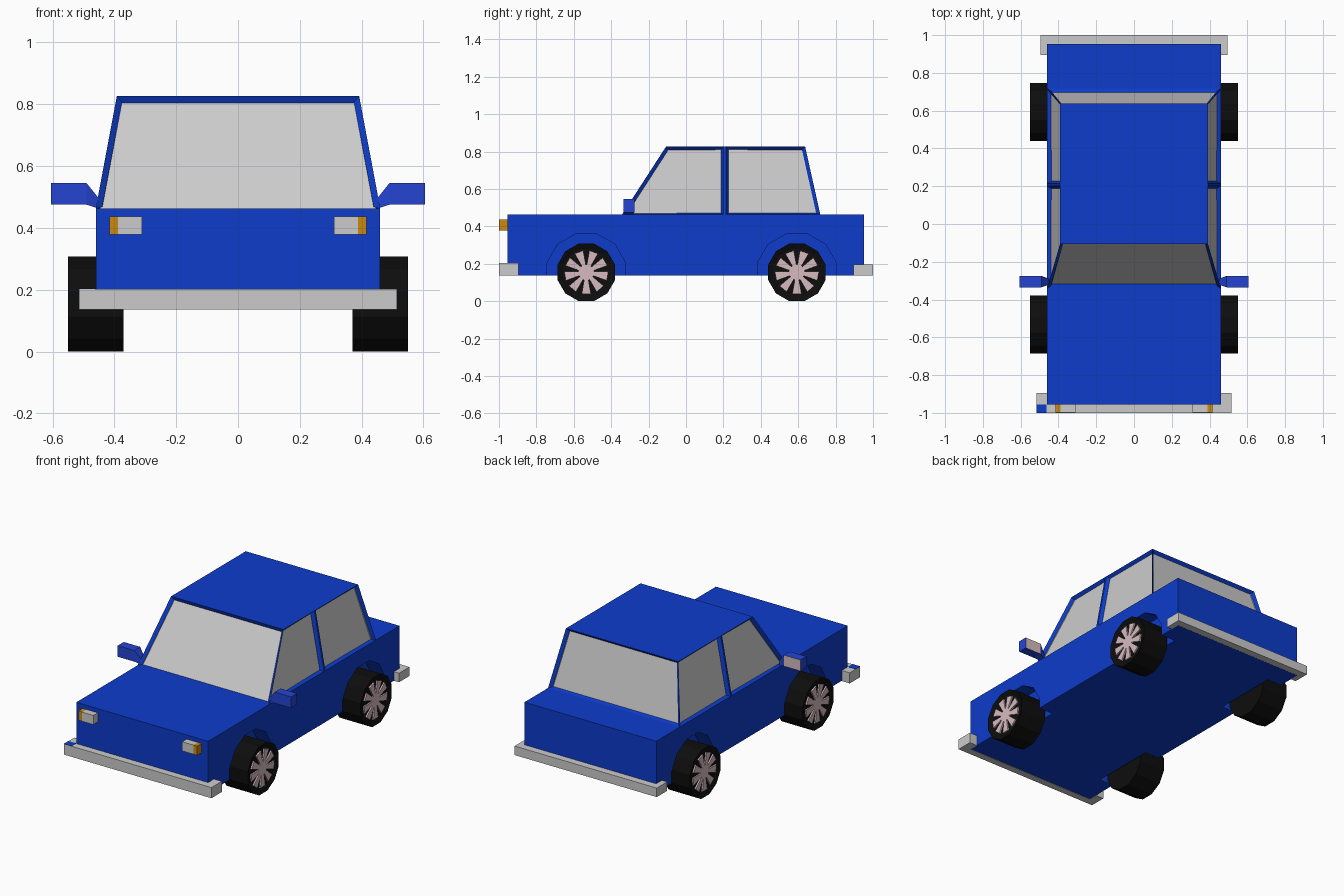
import bpy, bmesh
from math import sin, cos, radians
from mathutils import Vector

if "Cube" in bpy.data.objects:
    bpy.data.objects.remove(bpy.data.objects["Cube"])


def material(name, r, g, b):
    m = bpy.data.materials.new(name)
    m.diffuse_color = (r, g, b, 1)
    m.use_nodes = True
    m.node_tree.nodes["Principled BSDF"].inputs["Base Color"].default_value = m.diffuse_color
    return m


BLUE = material("blue_paint", 0.004, 0.045, 0.6)
MIRROR_BLUE = material("mirror_paint", 0.018, 0.06, 0.65)
BLACK = material("rubber", 0.004, 0.004, 0.004)
PINK = material("rim_metal", 0.68, 0.5, 0.52)
ORANGE = material("indicator_orange", 0.6, 0.25, 0.005)
GREY = material("grey", 0.55, 0.55, 0.55)


def finish(bm, name, *mats):
    mesh = bpy.data.meshes.new(name)
    bm.to_mesh(mesh)
    bm.free()
    obj = bpy.data.objects.new(name, mesh)
    bpy.context.collection.objects.link(obj)
    for m in mats:
        mesh.materials.append(m)
    return obj


def loft(bm, start, end):
    """Close a solid between two matching rings of points."""
    a = [bm.verts.new(p) for p in start]
    b = [bm.verts.new(p) for p in end]
    n = len(a)
    faces = [bm.faces.new(a), bm.faces.new(b)]
    faces += [bm.faces.new((a[i], a[(i + 1) % n], b[(i + 1) % n], b[i])) for i in range(n)]
    bmesh.ops.recalc_face_normals(bm, faces=faces)
    return faces


def along_x(bm, pts, x0, x1):
    return loft(bm, [(x0, y, z) for y, z in pts], [(x1, y, z) for y, z in pts])


def along_z(bm, pts, z0, z1):
    return loft(bm, [(x, y, z0) for x, y in pts], [(x, y, z1) for x, y in pts])


def rect(x0, x1, y0, y1):
    return [(x0, y0), (x1, y0), (x1, y1), (x0, y1)]


def box(name, x0, x1, y0, y1, z0, z1, *mats):
    bm = bmesh.new()
    along_z(bm, rect(x0, x1, y0, y1), z0, z1)
    return finish(bm, name, *mats)


def polar(cy, cz, r, deg):
    return (cy + r * cos(radians(deg)), cz + r * sin(radians(deg)))


def ring(cy, cz, r, n=12):
    return [polar(cy, cz, r, (i + 0.5) * 360 / n) for i in range(n)]


AXLES = {"front": -0.533, "rear": 0.593}
SIDES = {"right": 1, "left": -1}

# Lower body with four wheel wells cut in
body = box("body", -0.46, 0.46, -0.955, 0.953, 0.138, 0.463, BLUE)
bm = bmesh.new()
for cy in AXLES.values():
    for s in SIDES.values():
        along_x(bm, ring(cy, 0.15, 0.217), s * 0.36, s * 0.6)
cutter = finish(bm, "wheel_well_cutter", BLUE)
cutter.hide_render = True
mod = body.modifiers.new("wells", 'BOOLEAN')
mod.operation = 'DIFFERENCE'
mod.solver = 'EXACT'
mod.object = cutter
bpy.context.view_layer.objects.active = body
bpy.ops.object.modifier_apply(modifier=mod.name)
bpy.data.objects.remove(cutter)

# Cabin: tapered block, split at the door pillar, windows inset and recessed
bm = bmesh.new()
loft(bm, [(x, y, 0.463) for x, y in rect(-0.46, 0.46, -0.342, 0.718)],
     [(x, y, 0.826) for x, y in rect(-0.392, 0.392, -0.107, 0.637)])
for y in (0.201, 0.214):
    bmesh.ops.bisect_plane(bm, geom=bm.verts[:] + bm.edges[:] + bm.faces[:],
                           plane_co=(0, y, 0), plane_no=(0, 1, 0))
bmesh.ops.delete(bm, geom=[f for f in bm.faces if f.normal.z < -0.9], context='FACES_ONLY')
panes = [f for f in bm.faces if abs(f.normal.z) < 0.9 and f.calc_area() > 0.05]
bmesh.ops.inset_individual(bm, faces=panes, thickness=0.018, depth=-0.02)
for f in panes:
    f.material_index = 1
finish(bm, "cabin", BLUE, GREY)

# Wheels: twelve-sided tyre with a shallow dish and nine flared spokes
for end, cy in AXLES.items():
    for side, s in SIDES.items():
        bm = bmesh.new()
        faces = along_x(bm, ring(cy, 0.154, 0.159), s * 0.37, s * 0.55)
        bmesh.ops.inset_individual(bm, faces=[faces[1]], thickness=0.03, depth=-0.012)
        finish(bm, f"{end}_{side}_tyre", BLACK)

        star = []
        for i in range(9):
            a = -90 + i * 40
            star += [polar(cy, 0.154, r, a + d)
                     for r, d in ((0.042, -16), (0.118, -12), (0.118, 12), (0.042, 16))]
        bm = bmesh.new()
        along_x(bm, star, s * 0.53, s * 0.547)
        finish(bm, f"{end}_{side}_rim", PINK)

# Bumpers wrapping around the body corners
for name, w, s, z0, z1 in (("front_bumper", 0.515, -1, 0.136, 0.203),
                           ("rear_bumper", 0.496, 1, 0.138, 0.195)):
    bm = bmesh.new()
    u = [(-w, 0.896), (-w, 1.0), (w, 1.0), (w, 0.896),
         (0.46, 0.896), (0.46, 0.954), (-0.46, 0.954), (-0.46, 0.896)]
    along_z(bm, [(x, s * y) for x, y in u], z0, z1)
    finish(bm, name, GREY)
box("bumper_corner_patch", -0.515, -0.463, -1.0, -0.955, 0.202, 0.2045, BLUE)

for side, s in SIDES.items():
    # Headlight with the indicator on its outer end
    box(f"{side}_headlight", *sorted((s * 0.31, s * 0.388)), -0.999, -0.95, 0.379, 0.437, GREY)
    box(f"{side}_indicator", *sorted((s * 0.388, s * 0.415)), -0.999, -0.95, 0.379, 0.437, ORANGE)

    # Door mirror: housing on a tapered arm, glass facing backwards
    bm = bmesh.new()
    outer, mid, inner = [
        [(s * x, y, z) for y, z in rect(-0.305 - h, -0.305 + h, z0, z1)]
        for x, h, z0, z1 in ((0.605, 0.03, 0.475, 0.545), (0.49, 0.03, 0.475, 0.545),
                             (0.45, 0.016, 0.462, 0.495))]
    for f in loft(bm, outer, mid):
        if f.normal.y > 0.9:
            f.material_index = 1
    loft(bm, mid, inner)
    finish(bm, f"{side}_mirror", MIRROR_BLUE, PINK)
